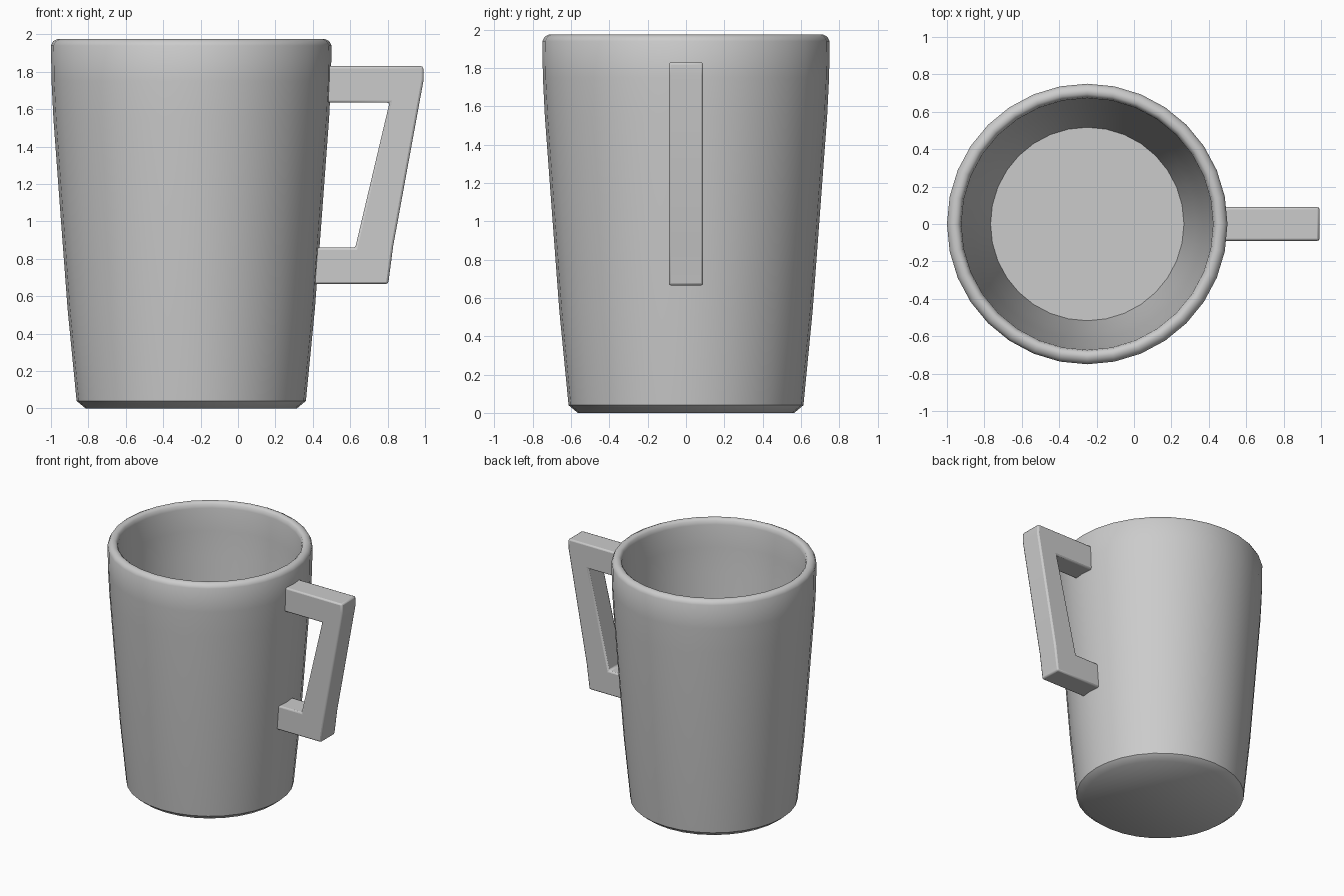
import bpy, bmesh, math

if "Cube" in bpy.data.objects:
    bpy.data.objects.remove(bpy.data.objects["Cube"])

CX = -0.25    # axis of the cup
SIDES = 32


def finish(name, bm, angle):
    bmesh.ops.recalc_face_normals(bm, faces=bm.faces)
    mesh = bpy.data.meshes.new(name)
    bm.to_mesh(mesh)
    bm.free()
    obj = bpy.data.objects.new(name, mesh)
    bpy.context.collection.objects.link(obj)
    bpy.ops.object.select_all(action='DESELECT')
    obj.select_set(True)
    bpy.context.view_layer.objects.active = obj
    bpy.ops.object.shade_smooth_by_angle(angle=math.radians(angle))
    return obj


def lathe(name, profile):
    bm = bmesh.new()
    rings = []
    for r, z in profile:
        rings.append([bm.verts.new((CX + r * math.cos(2 * math.pi * i / SIDES),
                                    r * math.sin(2 * math.pi * i / SIDES), z))
                      for i in range(SIDES)])
    for a, b in zip(rings, rings[1:]):
        for i in range(SIDES):
            j = (i + 1) % SIDES
            bm.faces.new((a[i], a[j], b[j], b[i]))
    bm.faces.new(rings[0])
    bm.faces.new(rings[-1])
    return finish(name, bm, 40)


# Cup: outer base and wall, rounded rim, then inner wall and floor
lathe("cup", [
    (0.565, 0.0), (0.613, 0.04), (0.661, 0.53), (0.70, 1.05), (0.737, 1.55),
    (0.747, 1.75), (0.75, 1.94), (0.738, 1.963), (0.715, 1.975), (0.695, 1.973),
    (0.68, 1.96), (0.673, 1.93), (0.668, 1.75), (0.655, 1.55), (0.62, 1.05),
    (0.58, 0.53), (0.517, 0.08)])

# Handle: angular side profile extruded across y, ends sunk into the wall
outline = [(0.46, 1.83), (0.99, 1.83), (0.993, 1.76), (0.83, 0.87), (0.803, 0.665),
           (0.39, 0.665), (0.39, 0.86), (0.627, 0.86), (0.81, 1.635), (0.46, 1.635)]
bm = bmesh.new()
face = bm.faces.new([bm.verts.new((x, -0.09, z)) for x, z in outline])
extruded = bmesh.ops.extrude_face_region(bm, geom=[face])
bmesh.ops.translate(bm, vec=(0, 0.18, 0),
                    verts=[g for g in extruded["geom"] if isinstance(g, bmesh.types.BMVert)])
handle = finish("handle", bm, 40)
bevel = handle.modifiers.new("soft_edges", 'BEVEL')
bevel.width = 0.012
bevel.segments = 2
bevel.limit_method = 'ANGLE'
bevel.angle_limit = math.radians(40)
